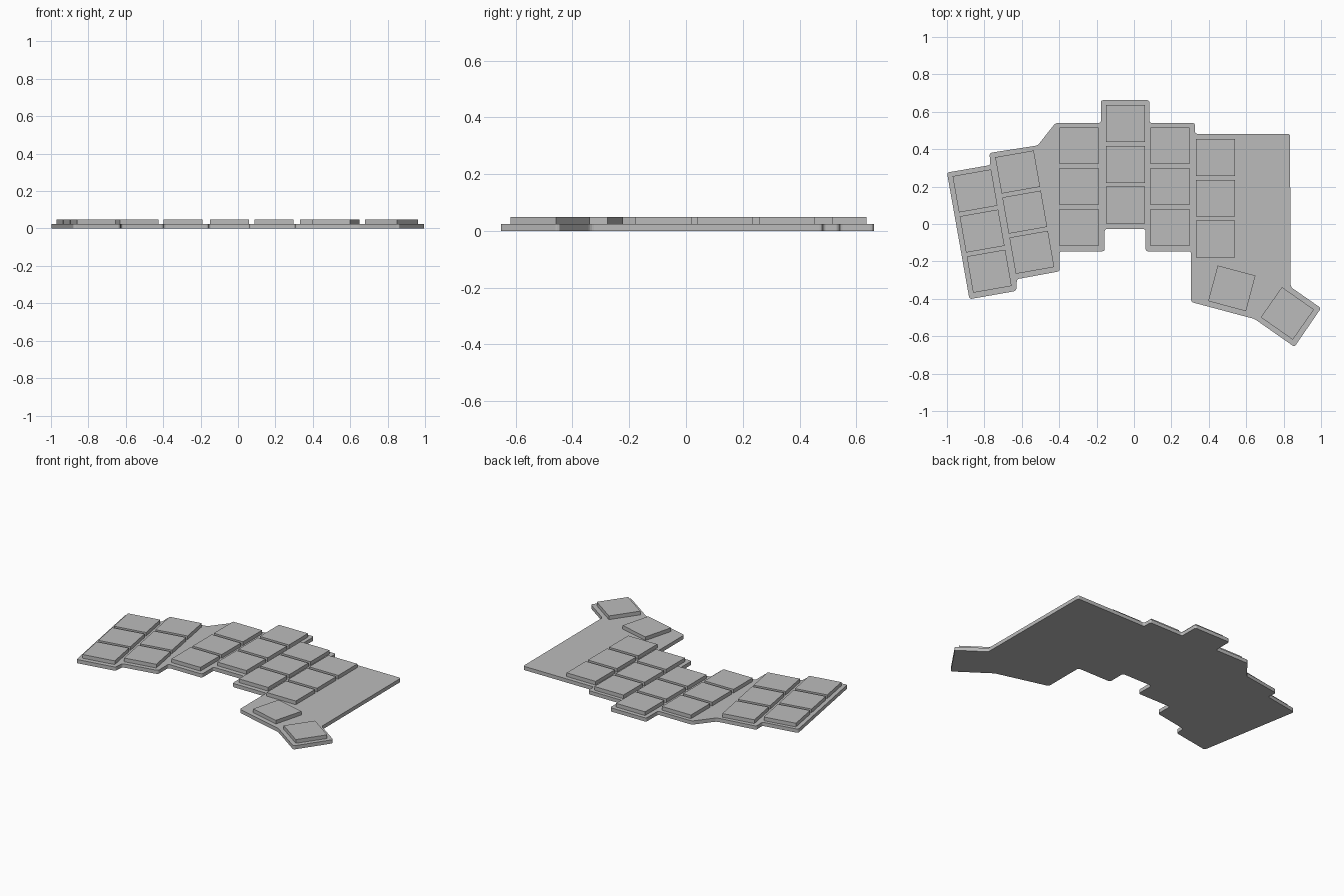
import bpy
import bmesh
from math import radians
from mathutils import Matrix, Vector

default_cube = bpy.data.objects.get("Cube")
if default_cube:
    bpy.data.objects.remove(default_cube, do_unlink=True)

PLATE_TOP = 0.024
KEY_TOP = 0.048
KEY_WIDTH, KEY_DEPTH = 0.209, 0.197
KEY_PITCH = 0.218


def make_material(name, value):
    material = bpy.data.materials.new(name)
    material.use_nodes = True
    colour = (value, value, value, 1)
    material.diffuse_color = colour
    material.node_tree.nodes["Principled BSDF"].inputs["Base Color"].default_value = colour
    return material


grey = make_material("plain grey", 0.5)


def finish(bm, name):
    bmesh.ops.recalc_face_normals(bm, faces=bm.faces)
    mesh = bpy.data.meshes.new(name)
    bm.to_mesh(mesh)
    bm.free()
    mesh.materials.append(grey)
    part = bpy.data.objects.new(name, mesh)
    bpy.context.collection.objects.link(part)
    return part


def add_plate(name, outline, height, radius):
    """Extrude an outline upward and round its upright corners."""
    bm = bmesh.new()
    base = bm.faces.new([bm.verts.new((x, y, 0)) for x, y in outline])
    raised = bmesh.ops.extrude_face_region(bm, geom=[base])["geom"]
    top_verts = [v for v in raised if isinstance(v, bmesh.types.BMVert)]
    bmesh.ops.translate(bm, verts=top_verts, vec=(0, 0, height))
    upright = [e for e in bm.edges
               if abs(e.verts[0].co.z - e.verts[1].co.z) > height / 2]
    bmesh.ops.bevel(bm, geom=upright, offset=radius, segments=3,
                    profile=0.5, affect='EDGES', clamp_overlap=True)
    return finish(bm, name)


def add_key(name, x, y, angle):
    """Flat rectangular key standing on the plate."""
    bm = bmesh.new()
    bmesh.ops.create_cube(bm, size=1)
    size = (KEY_WIDTH, KEY_DEPTH, KEY_TOP - PLATE_TOP)
    bmesh.ops.scale(bm, verts=bm.verts, vec=size)
    part = finish(bm, name)
    part.location = (x, y, (PLATE_TOP + KEY_TOP) / 2)
    part.rotation_euler.z = radians(angle)
    return part


def add_key_column(name, x, y, angle, count=3):
    """Column of keys running forward from its rearmost key."""
    step = Matrix.Rotation(radians(angle), 2) @ Vector((0, -KEY_PITCH))
    for row in range(count):
        add_key(f"{name}_key_{row + 1}", x + step.x * row, y + step.y * row, angle)


# Stepped base plate, clockwise from the rear right corner
add_plate("base_plate", [
    (-1, 0.275), (-0.768, 0.315), (-0.773, 0.38), (-0.515, 0.42),
    (-0.42, 0.54), (-0.177, 0.54), (-0.177, 0.662), (0.083, 0.662),
    (0.083, 0.54), (0.326, 0.54), (0.326, 0.482), (0.834, 0.482),
    (0.838, -0.337), (1, -0.45), (0.858, -0.657), (0.645, -0.508),
    (0.305, -0.417), (0.305, -0.146), (0.062, -0.146), (0.062, -0.027),
    (-0.157, -0.027), (-0.157, -0.146), (-0.398, -0.146), (-0.398, -0.253),
    (-0.626, -0.295), (-0.63, -0.358), (-0.88, -0.402),
], PLATE_TOP, 0.012)

# Finger key columns
add_key_column("outer_column", -0.85, 0.177, 10)
add_key_column("little_finger_column", -0.622, 0.278, 10)
add_key_column("ring_finger_column", -0.293, 0.418, 0)
add_key_column("middle_finger_column", -0.046, 0.537, 0)
add_key_column("index_finger_column", 0.193, 0.418, 0)
add_key_column("inner_column", 0.436, 0.356, 0)

# Thumb keys
add_key("inner_thumb_key", 0.523, -0.344, -15)
add_key("outer_thumb_key", 0.82, -0.478, -35)
